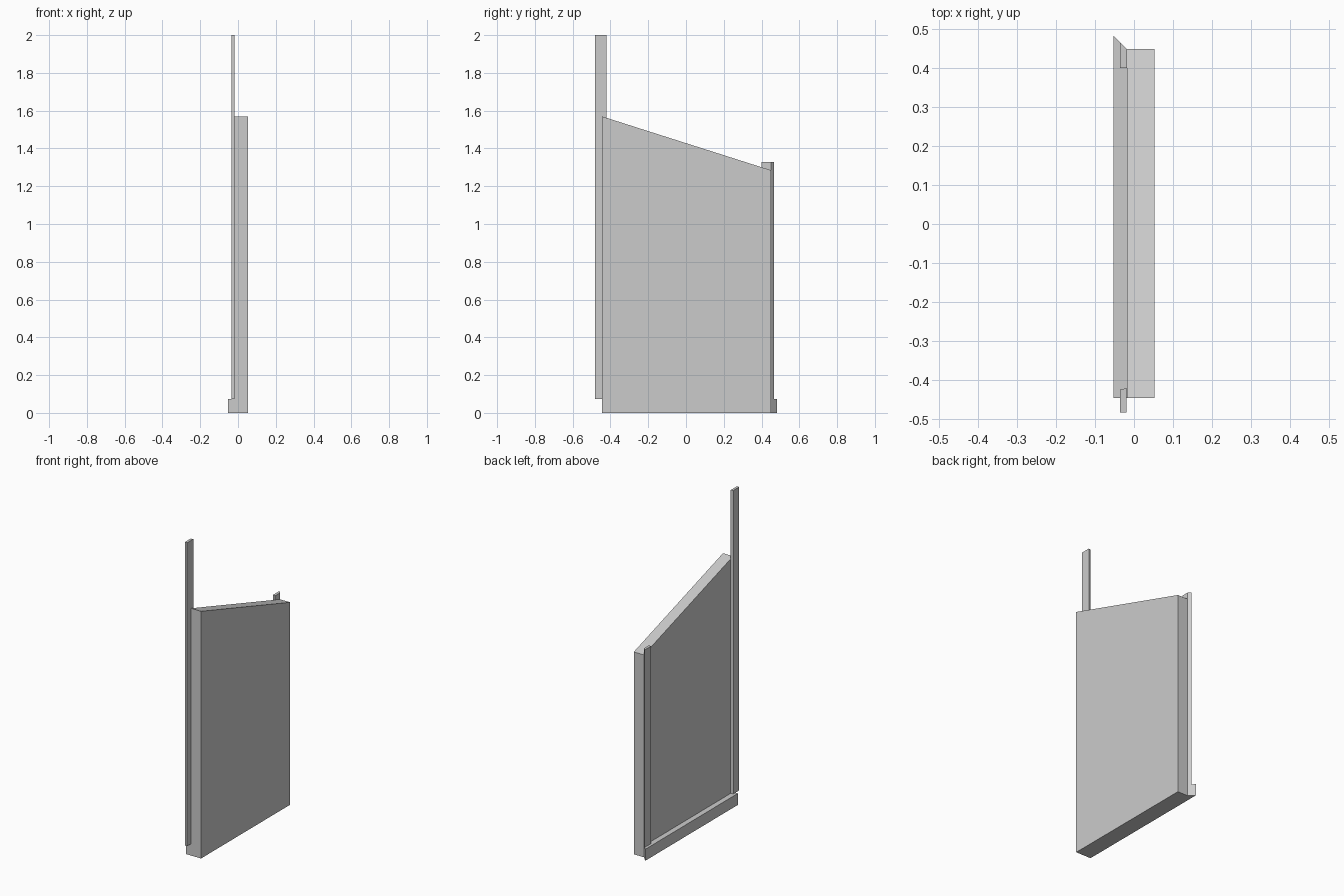
import bpy, bmesh

if "Cube" in bpy.data.objects:
    bpy.data.objects.remove(bpy.data.objects["Cube"])


def prism(name, base, z0, top):
    """Extrude an (x, y) outline from z0 up to the height given by top(y)."""
    bm = bmesh.new()
    low = [bm.verts.new((x, y, z0)) for x, y in base]
    high = [bm.verts.new((x, y, top(y))) for x, y in base]
    n = len(base)
    bm.faces.new(low[::-1])
    bm.faces.new(high)
    for i in range(n):
        j = (i + 1) % n
        bm.faces.new((low[i], low[j], high[j], high[i]))
    bmesh.ops.recalc_face_normals(bm, faces=bm.faces)
    mesh = bpy.data.meshes.new(name)
    bm.to_mesh(mesh)
    bm.free()
    obj = bpy.data.objects.new(name, mesh)
    bpy.context.collection.objects.link(obj)
    return obj


OUT, MID, IN, FACE = -0.0525, -0.0355, -0.0185, 0.0525   # x planes
FRONT, BACK = -0.446, 0.449                              # wall ends
SKIRT_H = 0.073

# Wall panel with a sloping top
prism("wall_panel", [(IN, FRONT), (FACE, FRONT), (FACE, BACK), (IN, BACK)], 0,
      lambda y: 1.57 + (1.285 - 1.57) * (y - FRONT) / (BACK - FRONT))

# Skirting board, mitred at the back end
prism("skirting_board", [(OUT, FRONT), (IN, FRONT), (IN, BACK), (OUT, 0.483)],
      0, lambda y: SKIRT_H)

# Tall front trim strip, with a slightly slanted inner edge
prism("front_trim", [(MID, -0.483), (IN - 0.001, -0.483), (IN - 0.001, -0.421), (MID, -0.425)],
      SKIRT_H, lambda y: 2.0)

# Shorter back trim strip, mitred like the skirting
prism("back_trim", [(MID, 0.40), (IN, 0.40), (IN, BACK), (MID, 0.466)],
      SKIRT_H, lambda y: 1.327)
